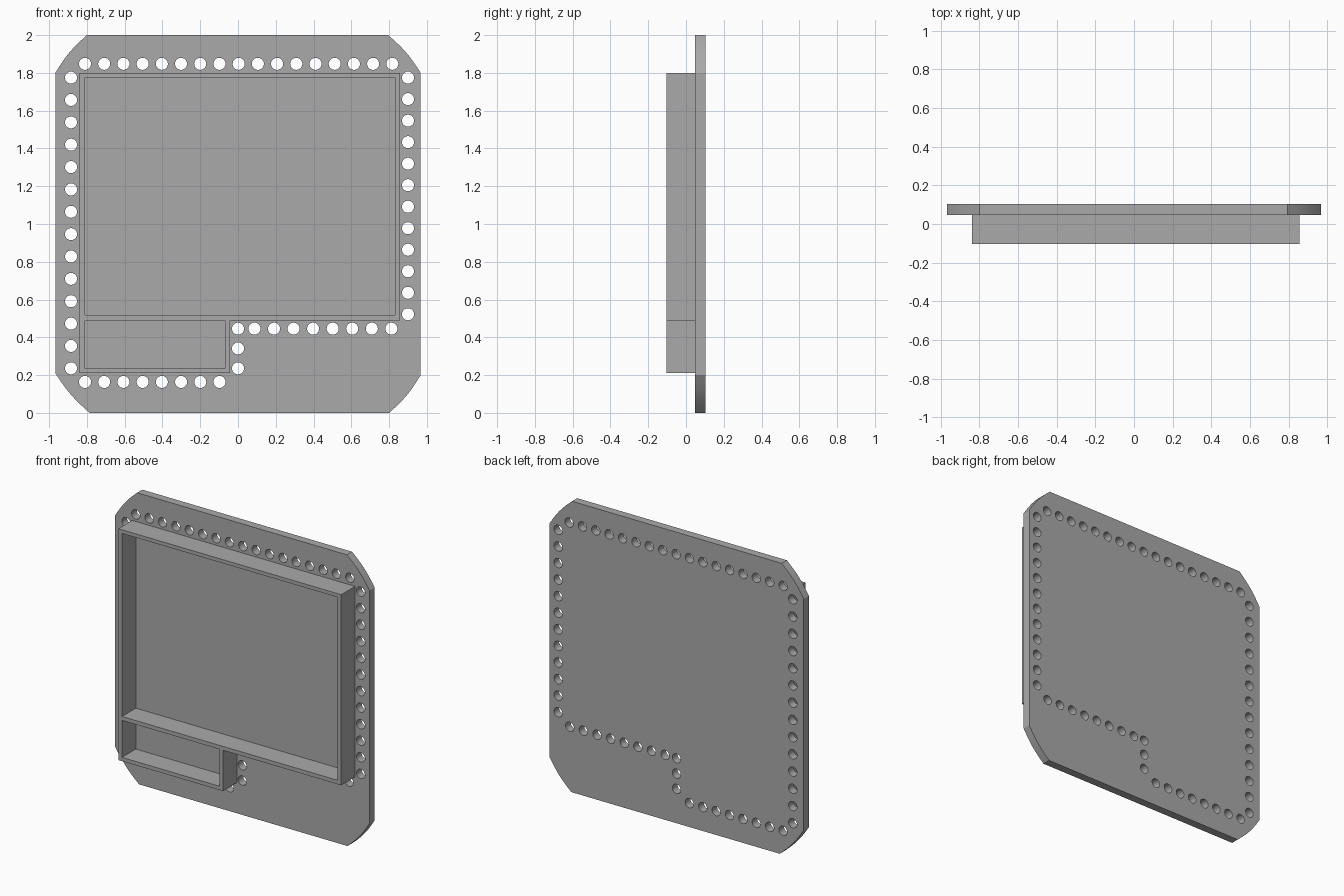
import bpy
from math import cos, sin, pi
from mathutils import Vector

cube = bpy.data.objects.get("Cube")
if cube:
    bpy.data.objects.remove(cube, do_unlink=True)

grey = bpy.data.materials.new("plain grey")
grey.use_nodes = True
GREY = (0.4, 0.4, 0.4, 1)
grey.diffuse_color = GREY
grey.node_tree.nodes["Principled BSDF"].inputs["Base Color"].default_value = GREY


def slab(name, loops, y_front, y_back):
    """Extrude nested (x, z) outlines along y; inner loops become openings."""
    curve = bpy.data.curves.new(name, 'CURVE')
    curve.dimensions = '2D'
    curve.fill_mode = 'BOTH'
    curve.extrude = (y_back - y_front) / 2
    for loop in loops:
        spline = curve.splines.new('POLY')
        spline.points.add(len(loop) - 1)
        for point, (x, z) in zip(spline.points, loop):
            point.co = (x, z, 0, 1)
        spline.use_cyclic_u = True
    obj = bpy.data.objects.new(name, curve)
    bpy.context.collection.objects.link(obj)
    obj.rotation_euler.x = pi / 2
    obj.location.y = (y_front + y_back) / 2
    bpy.ops.object.select_all(action='DESELECT')
    obj.select_set(True)
    bpy.context.view_layer.objects.active = obj
    bpy.ops.object.convert(target='MESH')
    obj = bpy.context.object
    bpy.ops.object.transform_apply(location=True, rotation=True, scale=True)
    # Weld caps to walls
    bpy.ops.object.mode_set(mode='EDIT')
    bpy.ops.mesh.select_all(action='SELECT')
    bpy.ops.mesh.remove_doubles(threshold=0.0001)
    bpy.ops.mesh.normals_make_consistent(inside=False)
    bpy.ops.object.mode_set(mode='OBJECT')
    obj.data.materials.clear()
    obj.data.materials.append(grey)
    bpy.ops.object.shade_smooth_by_angle(angle=pi / 6)
    return obj


def bowed(a, b, bulge=0.012, steps=8):
    """Slightly bowed corner cut from a to b, bulging away from the centre."""
    a, b = Vector(a), Vector(b)
    out = Vector((b.y - a.y, a.x - b.x)).normalized()
    if out.dot((a + b) / 2 - Vector((0, 1))) < 0:
        out = -out
    return [tuple(a.lerp(b, i / steps) + out * bulge * sin(pi * i / steps))
            for i in range(steps + 1)]


def rect(x0, z0, x1, z1):
    return [(x0, z0), (x1, z0), (x1, z1), (x0, z1)]


def circle(x, z, r=0.032, n=24):
    return [(x + r * cos(2 * pi * i / n), z + r * sin(2 * pi * i / n)) for i in range(n)]


def row(start, end, count):
    a, b = Vector(start), Vector(end)
    return [circle(*a.lerp(b, i / (count - 1))) for i in range(count)]


# Back plate with bowed corner cuts and a line of holes around the frame
outline = (bowed((-0.967, 0.21), (-0.785, 0)) + bowed((0.80, 0), (0.967, 0.2))
           + bowed((0.967, 1.8), (0.795, 2)) + bowed((-0.80, 2), (-0.967, 1.8)))
holes = (row((-0.81, 1.848), (0.817, 1.848), 17)      # top
         + row((-0.884, 1.775), (-0.884, 0.236), 14)  # right side
         + row((0.90, 1.775), (0.90, 0.522), 12)      # left side
         + row((0.087, 0.446), (0.812, 0.446), 8)     # step
         + row((0, 0.446), (0, 0.236), 3)             # step riser
         + row((-0.81, 0.164), (-0.098, 0.164), 8))   # bottom
slab("back_plate", [outline] + holes, 0.047, 0.103)

# Raised stepped frame with a large and a small compartment
frame = [(-0.838, 0.21), (-0.042, 0.21), (-0.042, 0.49),
         (0.857, 0.49), (0.857, 1.8), (-0.838, 1.8)]
slab("compartment_frame", [frame, rect(-0.81, 0.517, 0.83, 1.775),
                           rect(-0.81, 0.236, -0.069, 0.49)], -0.103, 0.047)
